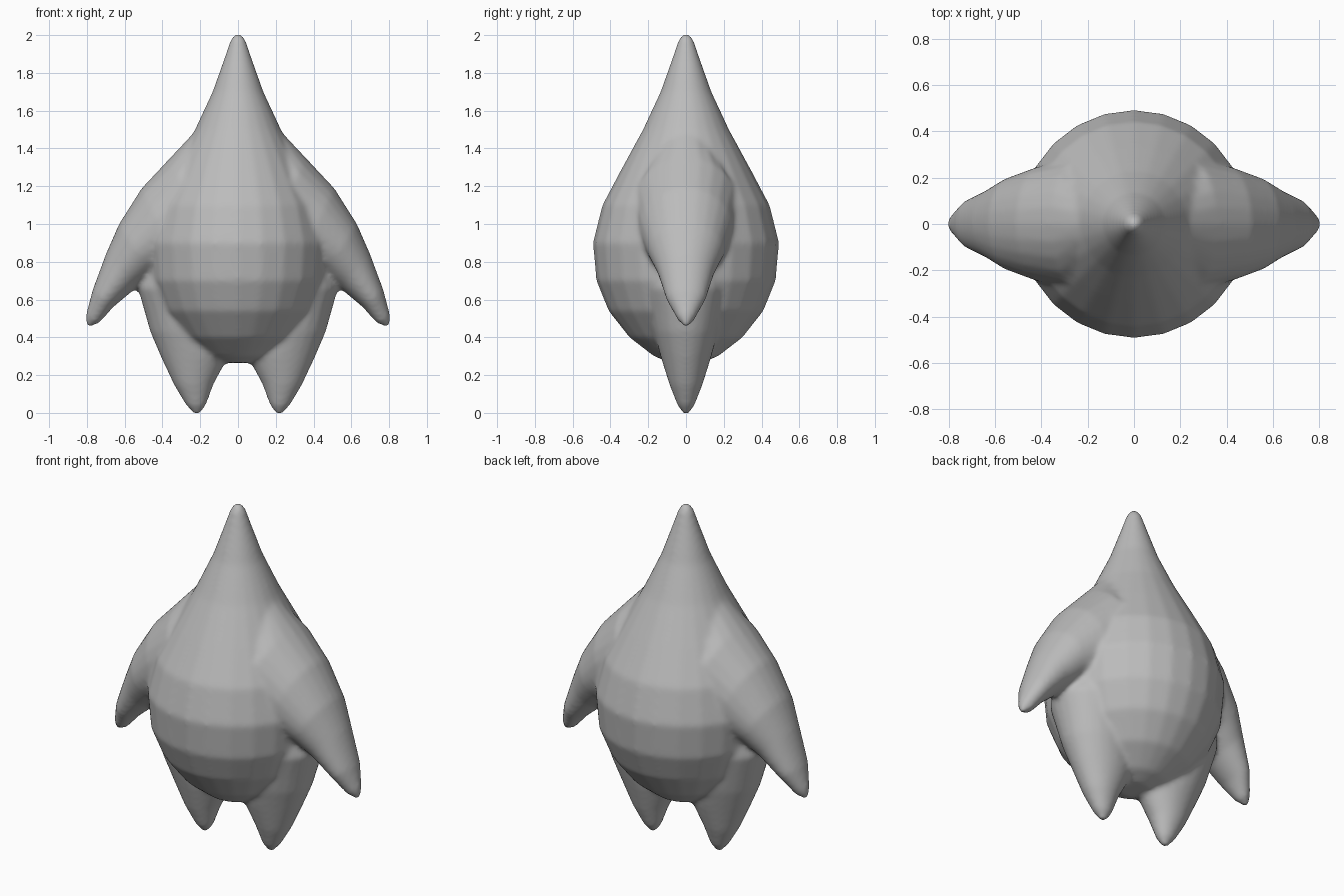
import bpy, bmesh, math

cube = bpy.data.objects.get("Cube")
if cube:
    bpy.data.objects.remove(cube, do_unlink=True)

SEGMENTS = 24

grey = bpy.data.materials.new("plain_grey")
grey.use_nodes = True
grey.diffuse_color = (0.5, 0.5, 0.5, 1)
grey.node_tree.nodes["Principled BSDF"].inputs["Base Color"].default_value = grey.diffuse_color


def loft(bm, rings, side=1):
    """Skin elliptical rings given as outer x, z, inner x, z and half depth."""
    loops = []
    for ox, oz, ix, iz, depth in rings:
        loop = []
        for i in range(SEGMENTS):
            a = math.tau * i / SEGMENTS
            t = (1 + math.cos(a)) / 2
            loop.append(bm.verts.new((side * (ix + (ox - ix) * t),
                                      depth * math.sin(a),
                                      iz + (oz - iz) * t)))
        loops.append(loop)
    for low, high in zip(loops, loops[1:]):
        for i in range(SEGMENTS):
            j = (i + 1) % SEGMENTS
            bm.faces.new((low[i], low[j], high[j], high[i]))
    bm.faces.new(loops[0])
    bm.faces.new(loops[-1])


# Pear-shaped trunk rising to the pointed head: height, radius
trunk = [(0.265, 0.08), (0.3, 0.17), (0.4, 0.3), (0.54, 0.41), (0.7, 0.475),
         (0.9, 0.493), (1.1, 0.443), (1.3, 0.337), (1.5, 0.228), (1.7, 0.135),
         (1.87, 0.075), (1.98, 0.038), (2.004, 0.015)]

# Arm from the tip up into the shoulder
arm = [(0.807, 0.462, 0.768, 0.462, 0.015),
       (0.805, 0.52, 0.735, 0.475, 0.045),
       (0.77, 0.65, 0.66, 0.56, 0.105),
       (0.7, 0.84, 0.54, 0.66, 0.15),
       (0.63, 1.0, 0.45, 0.72, 0.2),
       (0.51, 1.19, 0.3, 0.75, 0.25),
       (0.36, 1.35, 0.1, 0.8, 0.29),
       (0.22, 1.5, 0.0, 0.9, 0.2)]

# Leg from the toe up into the belly
leg = [(0.235, -0.004, 0.2, -0.004, 0.015),
       (0.275, 0.04, 0.17, 0.04, 0.045),
       (0.34, 0.15, 0.13, 0.15, 0.088),
       (0.41, 0.3, 0.05, 0.3, 0.135),
       (0.465, 0.43, 0.05, 0.43, 0.17),
       (0.53, 0.66, 0.1, 0.66, 0.21),
       (0.48, 0.85, 0.12, 0.85, 0.2)]

bm = bmesh.new()
loft(bm, [(r, z, -r, z, r) for z, r in trunk])
for side in (1, -1):
    loft(bm, arm, side)
    loft(bm, leg, side)
bmesh.ops.recalc_face_normals(bm, faces=bm.faces)

mesh = bpy.data.meshes.new("star_shaped_body")
bm.to_mesh(mesh)
bm.free()
mesh.materials.append(grey)
body = bpy.data.objects.new("star_shaped_body", mesh)
bpy.context.collection.objects.link(body)

# Fuse trunk, arms and legs into one soft skin
fuse = body.modifiers.new("fuse", "REMESH")
fuse.mode = "VOXEL"
fuse.voxel_size = 0.014
fuse.use_smooth_shade = True
soften = body.modifiers.new("soften", "SMOOTH")
soften.factor = 0.5
soften.iterations = 8
